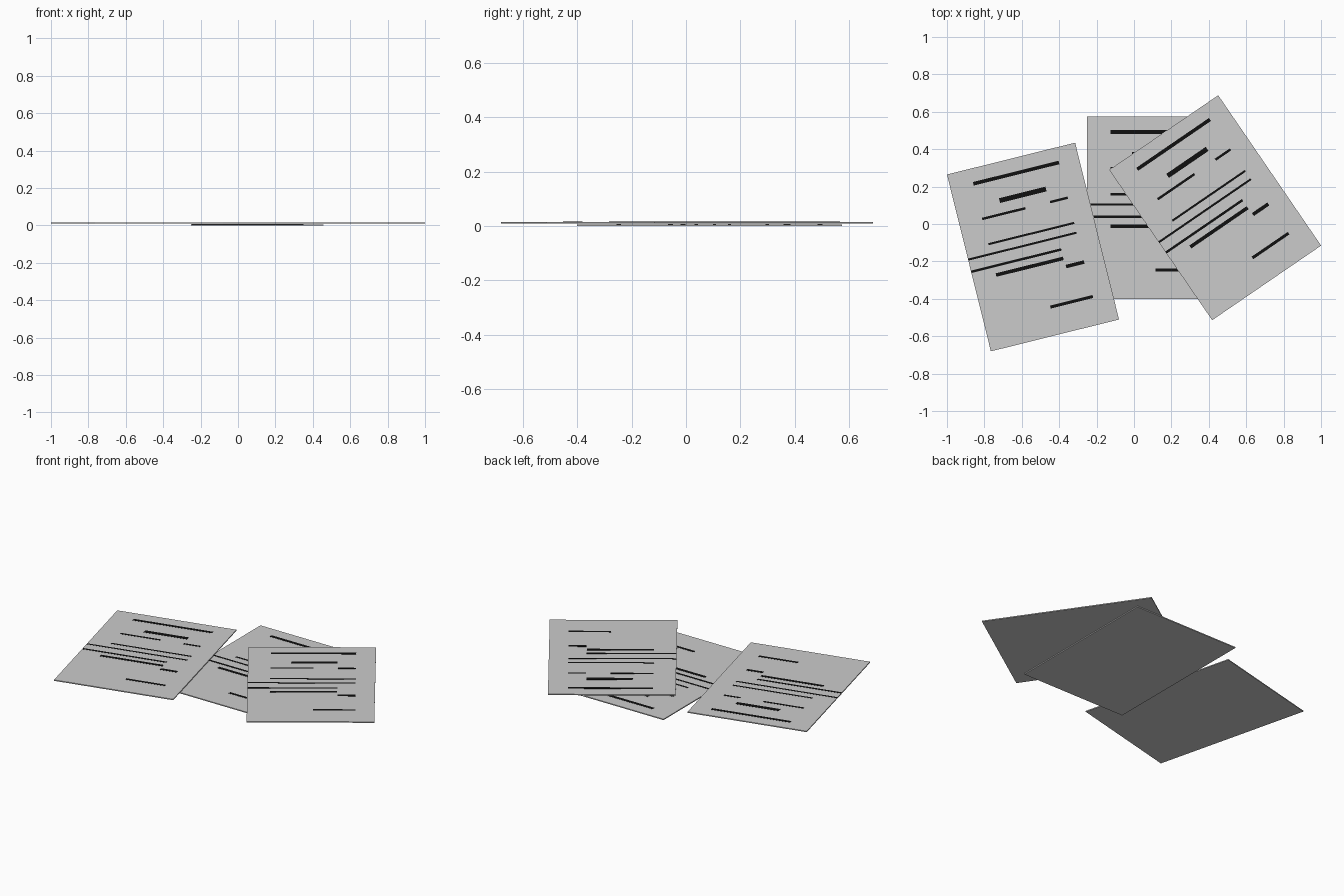
import bpy, bmesh, math
from mathutils import Matrix, Vector

if "Cube" in bpy.data.objects:
    bpy.data.objects.remove(bpy.data.objects["Cube"])

W, H, T = 0.706, 0.974, 0.006   # sheet width, height, thickness
INK = 0.001                     # raised height of the printed bars

black = bpy.data.materials.new("black_ink")
black.diffuse_color = (0.005, 0.005, 0.005, 1)
black.use_nodes = True
black.node_tree.nodes["Principled BSDF"].inputs["Base Color"].default_value = black.diffuse_color

# printed bars on each sheet: x start, x end, y centre, bar height
BARS = [
    (-0.228, 0.244, 0.405, 0.019),
    (-0.114, 0.142, 0.284, 0.026),
    (-0.228, 0.011, 0.211, 0.013),
    (0.146, 0.244, 0.211, 0.013),
    (-0.228, 0.245, 0.072, 0.011),
    (-0.352, 0.244, 0.018, 0.011),
    (-0.352, 0.144, -0.049, 0.013),
    (-0.228, 0.143, -0.098, 0.019),
    (0.146, 0.246, -0.144, 0.019),
    (0.013, 0.247, -0.334, 0.016),
]


def boxes(name, specs, place, mat=None):
    """One object made of boxes given as (x0, x1, y0, y1, z0, z1)."""
    bm = bmesh.new()
    for x0, x1, y0, y1, z0, z1 in specs:
        centre = Vector(((x0 + x1) / 2, (y0 + y1) / 2, (z0 + z1) / 2))
        m = Matrix.Translation(centre) @ Matrix.Diagonal((x1 - x0, y1 - y0, z1 - z0, 1))
        bmesh.ops.create_cube(bm, size=1, matrix=m)
    mesh = bpy.data.meshes.new(name)
    bm.to_mesh(mesh)
    bm.free()
    obj = bpy.data.objects.new(name, mesh)
    bpy.context.collection.objects.link(obj)
    obj.matrix_world = place
    if mat:
        mesh.materials.append(mat)


def paper(name, x, y, z, angle):
    place = Matrix.Translation((x, y, z)) @ Matrix.Rotation(math.radians(angle), 4, "Z")
    boxes(name + "_sheet", [(-W / 2, W / 2, -H / 2, H / 2, 0, T)], place)
    boxes(name + "_print", [(a, b, c - h / 2, c + h / 2, T - INK, T + INK)
                            for a, b, c, h in BARS], place, black)


# middle sheet lies underneath, the two turned sheets rest over it
paper("middle", 0.103, 0.087, 0.0, 0)
paper("left", -0.540, -0.123, 0.009, 13.95)
paper("right", 0.434, 0.087, 0.009, 34.4)
